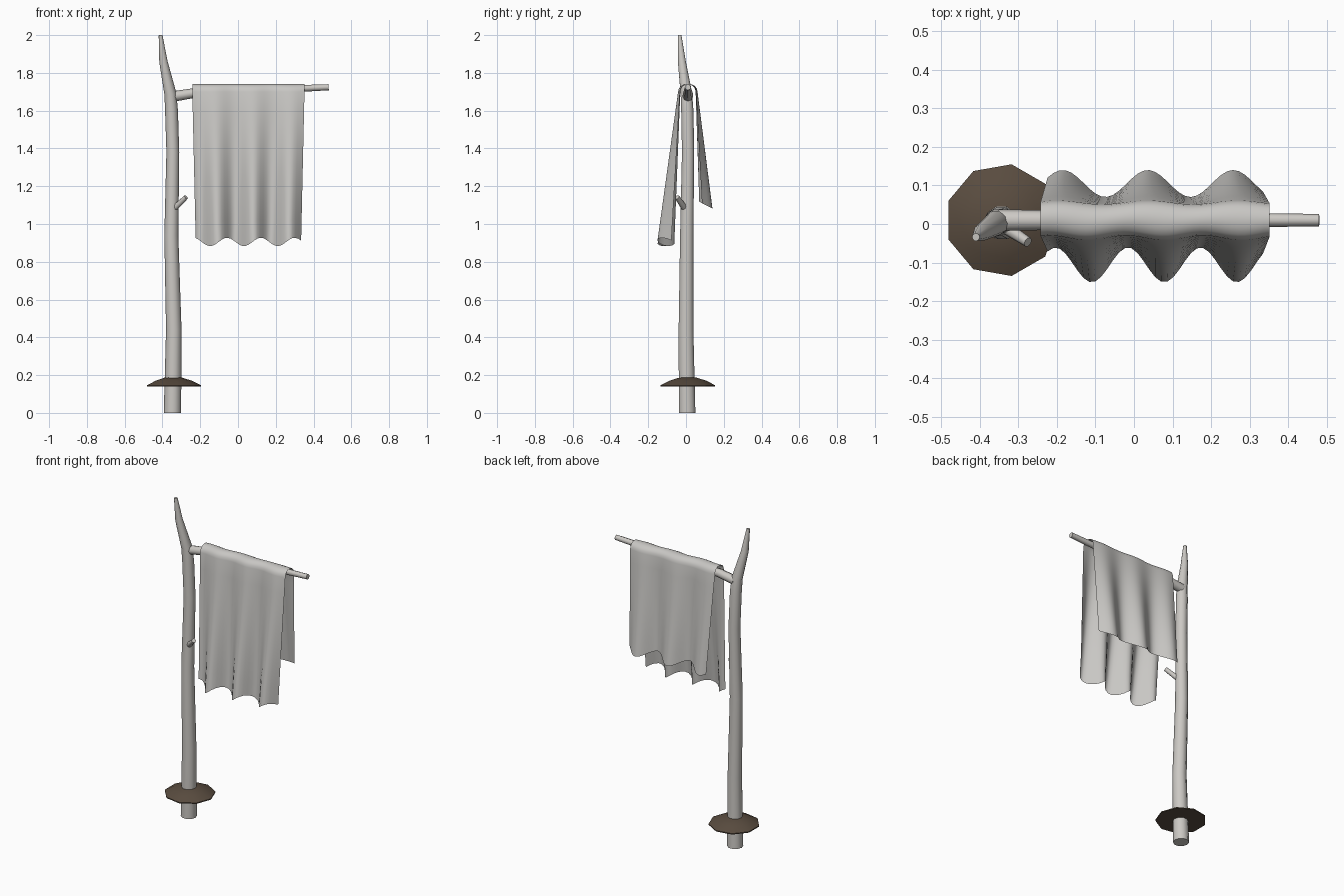
import bpy, bmesh
from math import sin, cos, pi, radians
from mathutils import Vector

if "Cube" in bpy.data.objects:
    bpy.data.objects.remove(bpy.data.objects["Cube"])


def material(name, rgb):
    mat = bpy.data.materials.new(name)
    mat.use_nodes = True
    mat.diffuse_color = (*rgb, 1)
    mat.node_tree.nodes["Principled BSDF"].inputs["Base Color"].default_value = (*rgb, 1)
    return mat


wood = material("pale wood", (0.60, 0.58, 0.55))
linen = material("grey linen", (0.58, 0.57, 0.55))
earth = material("dark earth", (0.10, 0.072, 0.05))


def finish(name, bm, mat, angle=40, closed=True):
    if closed:
        bmesh.ops.recalc_face_normals(bm, faces=bm.faces)
    mesh = bpy.data.meshes.new(name)
    bm.to_mesh(mesh)
    bm.free()
    obj = bpy.data.objects.new(name, mesh)
    bpy.context.collection.objects.link(obj)
    mesh.materials.append(mat)
    bpy.ops.object.select_all(action="DESELECT")
    obj.select_set(True)
    bpy.context.view_layer.objects.active = obj
    bpy.ops.object.shade_smooth_by_angle(angle=radians(angle))
    return obj


def tube(name, path, mat, sides=10, angle=40):
    """Sweep a round section along (x, y, z, radius) stations and cap it."""
    bm = bmesh.new()
    points = [Vector(p[:3]) for p in path]
    rings = []
    for i, p in enumerate(points):
        axis = points[min(i + 1, len(points) - 1)] - points[max(i - 1, 0)]
        if abs(axis.z) > axis.xy.length:
            side = Vector((0, 1, 0)).cross(axis).normalized()
        else:
            side = axis.cross(Vector((0, 0, 1))).normalized()
        other = axis.normalized().cross(side)
        rings.append([bm.verts.new(p + path[i][3] * (side * cos(a) + other * sin(a)))
                      for a in (2 * pi * k / sides for k in range(sides))])
    for low, high in zip(rings, rings[1:]):
        for k in range(sides):
            n = (k + 1) % sides
            bm.faces.new((low[k], low[n], high[n], high[k]))
    bm.faces.new(rings[0])
    bm.faces.new(rings[-1])
    return finish(name, bm, mat, angle)


# Crooked upright with its bent, tapering tip
tube("pole", [(-.347, .006, 0, .046), (-.34, 0, .44, .041), (-.353, .004, .94, .037),
              (-.345, .011, 1.38, .034), (-.352, .007, 1.6, .034), (-.358, .002, 1.69, .032),
              (-.395, -.022, 1.86, .022), (-.41, -.034, 2, .01)], wood)

# Crossbar branch and the small broken twig
tube("crossbar", [(-.35, .01, 1.674, .028), (-.24, .01, 1.692, .026),
                  (.48, .01, 1.724, .016)], wood, 8, 50)
tube("twig", [(-.335, -.008, 1.085, .017), (-.275, -.047, 1.142, .013)], wood, 8, 50)

# Nine-sided mound around the foot
tube("mound", [(-.343, .01, .14, .147), (-.343, .01, .146, .147),
               (-.343, .01, .17, .1), (-.343, .01, .187, .046)], earth, 9, 35)

# Cloth sheet folded over the crossbar
COLUMNS, ROWS, ARC = 36, 8, 8


def hanging(x, drop, front):
    """Point on one hanging side; folds deepen towards the hem."""
    if front:
        fold = cos(2 * pi * (x + .12) / .2)
        hem = .905 - .022 * cos(2 * pi * (x + .16) / .19)
        out = .046 + .07 * drop + (.006 + .039 * drop) * fold
    else:
        fold = cos(2 * pi * (x + .2) / .235)
        hem = 1.1 - .018 * fold
        out = .046 + .049 * drop + (.005 + .03 * drop) * fold
    xs = .055 + (x - .055) * (1 - .06 * drop)
    return Vector((xs, .01 + (-out if front else out), 1.7 + (hem - 1.7) * drop))


bm = bmesh.new()
columns = []
for i in range(COLUMNS + 1):
    x = -.242 + .594 * i / COLUMNS
    line = [hanging(x, 1 - r / ROWS, True) for r in range(ROWS + 1)]
    start, end = line[-1], hanging(x, 0, False)
    for k in range(1, ARC):
        a = pi * k / ARC
        p = start.lerp(end, (1 - cos(a)) / 2)
        line.append(p + Vector((0, 0, .042 * sin(a))))
    line += [hanging(x, r / ROWS, False) for r in range(ROWS + 1)]
    columns.append([bm.verts.new(p) for p in line])
for a, b in zip(columns, columns[1:]):
    for k in range(len(a) - 1):
        bm.faces.new((a[k], b[k], b[k + 1], a[k + 1]))
finish("cloth", bm, linen, 60, closed=False)
